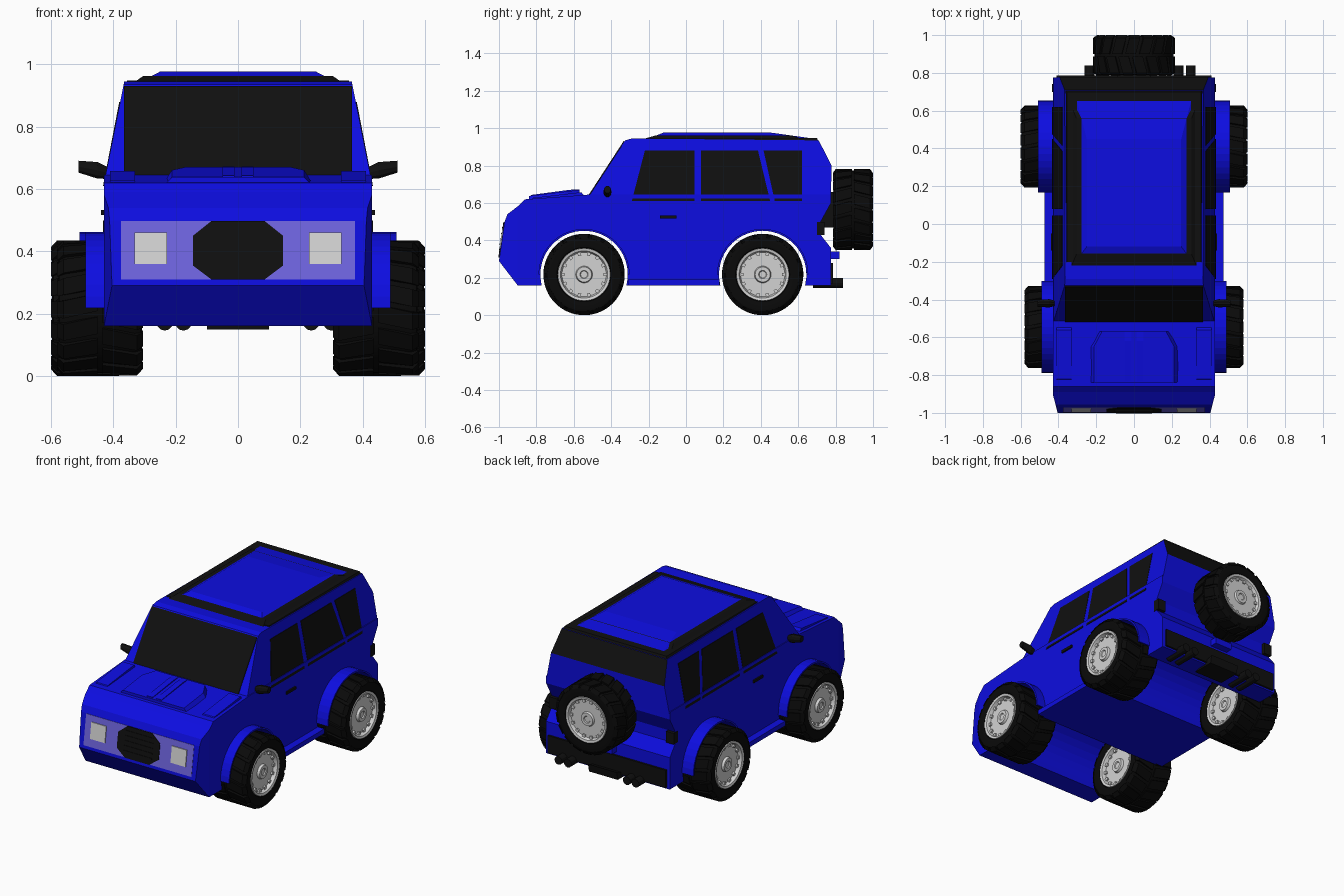
import bpy, bmesh, math
from mathutils import Matrix, Vector

old = bpy.data.objects.get("Cube")
if old:
    bpy.data.objects.remove(old, do_unlink=True)


def material(name, colour):
    m = bpy.data.materials.new(name)
    m.use_nodes = True
    m.diffuse_color = (*colour, 1)
    m.node_tree.nodes["Principled BSDF"].inputs["Base Color"].default_value = (*colour, 1)
    return m


blue = material("body blue", (0.004, 0.004, 0.75))
black = material("trim black", (0.005, 0.005, 0.005))
rubber = material("tyre black", (0.003, 0.003, 0.003))
lavender = material("front panel lavender", (0.16, 0.13, 0.75))
silver = material("silver grey", (0.65, 0.65, 0.65))


def finish(name, bm, *mats, smooth=False):
    bmesh.ops.recalc_face_normals(bm, faces=bm.faces)
    me = bpy.data.meshes.new(name)
    bm.to_mesh(me)
    bm.free()
    for m in mats:
        me.materials.append(m)
    ob = bpy.data.objects.new(name, me)
    bpy.context.collection.objects.link(ob)
    if smooth:
        bpy.ops.object.select_all(action="DESELECT")
        ob.select_set(True)
        bpy.context.view_layer.objects.active = ob
        bpy.ops.object.shade_smooth_by_angle(angle=math.radians(35))
    return ob


def loft(bm, a, b):
    """Closed solid between two matching outlines."""
    va, vb = [bm.verts.new(p) for p in a], [bm.verts.new(p) for p in b]
    n = len(va)
    bm.faces.new(va)
    bm.faces.new(vb[::-1])
    for i in range(n):
        bm.faces.new((va[i], vb[i], vb[(i + 1) % n], va[(i + 1) % n]))


def solid(name, a, b, mat):
    bm = bmesh.new()
    loft(bm, a, b)
    return finish(name, bm, mat)


def box(name, x, y, z, mat):
    rect = [(x[0], y[0]), (x[1], y[0]), (x[1], y[1]), (x[0], y[1])]
    return solid(name, [(*p, z[0]) for p in rect], [(*p, z[1]) for p in rect], mat)


def arc(cy, cz, r, start, end, n=20):
    angles = [start + (end - start) * i / n for i in range(n + 1)]
    return [(cy + r * math.cos(t), cz + r * math.sin(t)) for t in angles]


def half_width(z):
    return 0.43 - 0.065 * max(0, z - 0.62) / 0.325


WHEEL_R, ARCH_R, FLOOR = 0.218, 0.234, 0.16
FRONT_Y, REAR_Y = -0.545, 0.41

# Lower body: side outline with open wheel arches, narrowed at the nose
dip = math.asin((WHEEL_R - FLOOR) / ARCH_R)
outline = [(-0.9, FLOOR), (-1.0, 0.29), (-0.97, 0.5), (-0.955, 0.54), (-0.89, 0.59),
           (-0.86, 0.62), (-0.52, 0.645), (0.775, 0.645), (0.775, 0.6), (0.72, 0.5),
           (0.72, 0.43), (0.775, 0.36), (0.775, FLOOR)]
for cy in (REAR_Y, FRONT_Y):
    outline += arc(cy, WHEEL_R, ARCH_R, -dip, math.pi + dip)
bm = bmesh.new()
loft(bm, [(-0.43, *p) for p in outline], [(0.43, *p) for p in outline])
bmesh.ops.bisect_plane(bm, geom=bm.verts[:] + bm.edges[:] + bm.faces[:],
                       plane_co=(0, -0.9, 0), plane_no=(0, 1, 0))
for v in bm.verts:
    if v.co.y < -0.9:
        v.co.x *= 1 + 0.6 * (v.co.y + 0.9)
finish("lower_body", bm, blue)

# Cabin: tapered sides, black sloping rear window face
cabin = [(-0.53, 0.62), (-0.325, 0.935), (-0.29, 0.945), (0.71, 0.935), (0.778, 0.8), (0.775, 0.62)]
bm = bmesh.new()
loft(bm, [(-half_width(z), y, z) for y, z in cabin], [(half_width(z), y, z) for y, z in cabin])
bm.normal_update()
for f in bm.faces:
    c = f.calc_center_median()
    f.material_index = int(c.y > 0.7 and c.z > 0.8)
finish("cabin", bm, blue, black)

# Windscreen plate lying on the front slope
slope = Vector((0, -0.315, 0.205)).normalized() * 0.005
glass = [(x, -0.53 + 0.205 * t, 0.62 + 0.315 * t)
         for x, t in ((-0.365, 0.07), (0.365, 0.07), (0.365, 0.98), (-0.365, 0.98))]
solid("windscreen", [Vector(p) - slope * 0.5 for p in glass], [Vector(p) + slope for p in glass], black)

# Raised roof panel over a black surround
def slab(name, x0, y0, z0, x1, y1, z1, mat):
    ring = lambda x, y, z: [(-x, y[0], z), (x, y[0], z), (x, y[1], z), (-x, y[1], z)]
    return solid(name, ring(x0, y0, z0), ring(x1, y1, z1), mat)


slab("roof_surround", 0.366, (-0.21, 0.71), 0.925, 0.355, (-0.2, 0.7), 0.949, black)
slab("roof_rails", 0.33, (-0.22, 0.62), 0.945, 0.305, (-0.16, 0.56), 0.962, black)
slab("roof_panel", 0.31, (-0.2, 0.68), 0.945, 0.25, (-0.12, 0.45), 0.977, blue)

# Bonnet scoop and centre ridges
scoop = [(-0.25, -0.84), (0.25, -0.84), (0.25, -0.65), (0.2, -0.57), (-0.2, -0.57), (-0.25, -0.65)]
solid("bonnet_scoop", [(x, y, 0.6) for x, y in scoop],
      [(x * 0.85, y, 0.638 + 0.12 * (y + 0.84)) for x, y in scoop], blue)
for s in (-1, 1):
    ridge = [(-0.83, 0.62), (-0.83, 0.643), (-0.62, 0.671), (-0.57, 0.672), (-0.57, 0.62)]
    solid("bonnet_ridge", [(s * 0.012, *p) for p in ridge], [(s * 0.05, *p) for p in ridge], blue)
    edge = [(-0.84, 0.6), (-0.82, 0.628), (-0.56, 0.658), (-0.53, 0.62)]
    solid("bonnet_side_rise", [(s * 0.33, *p) for p in edge], [(s * 0.41, *p) for p in edge], blue)


# Front panel, grille and headlights, following the leaning nose
def nose_plate(name, pts, lift, mat):
    ny = lambda z: -1.0 + (z - 0.29) * 0.03 / 0.21
    return solid(name, [(x, ny(z) + 0.004, z) for x, z in pts], [(x, ny(z) - lift, z) for x, z in pts], mat)


nose_plate("front_panel", [(-0.375, 0.31), (0.375, 0.31), (0.375, 0.498), (-0.375, 0.498)], 0.002, lavender)
nose_plate("grille", [(-0.085, 0.31), (0.085, 0.31), (0.145, 0.355), (0.145, 0.45), (0.085, 0.498),
                      (-0.085, 0.498), (-0.145, 0.45), (-0.145, 0.355)], 0.006, black)
for i in range(5):
    z = 0.345 + i * 0.03
    nose_plate("grille_bar", [(-0.1, z), (0.1, z), (0.1, z + 0.008), (-0.1, z + 0.008)], 0.009, black)

windows = [[(-0.29, 0.61), (0.045, 0.61), (0.045, 0.88), (-0.22, 0.88)],
           [(0.08, 0.61), (0.45, 0.61), (0.385, 0.88), (0.08, 0.88)],
           [(0.475, 0.61), (0.62, 0.61), (0.62, 0.88), (0.415, 0.88)]]
for s in (-1, 1):
    nose_plate("headlight", [(s * 0.228, 0.36), (s * 0.332, 0.36), (s * 0.332, 0.46), (s * 0.228, 0.46)],
               0.007, silver)

    # Side windows, handles, sills and rear lamps
    for w in windows:
        solid("side_window", [(s * (half_width(z) - 0.004), y, z) for y, z in w],
              [(s * (half_width(z) + 0.003), y, z) for y, z in w], black)
    box("door_handle", (s * 0.425, s * 0.44), (-0.14, -0.05), (0.517, 0.533), black)
    box("side_sill", (s * 0.42, s * 0.475), (-0.31, 0.18), (FLOOR, 0.19), blue)
    box("rear_lamp", (s * 0.38, s * 0.433), (0.7, 0.74), (0.43, 0.5), black)

    # Door mirror: rounded pod leaning outwards
    pod = [(y, z) for y, z in arc(0, 0, 1, 0, 2 * math.pi, 10)[:-1]]
    solid("door_mirror", [(s * 0.41, -0.42 + 0.012 * y, 0.65 + 0.018 * z) for y, z in pod],
          [(s * 0.45, -0.42 + 0.022 * y, 0.66 + 0.028 * z) for y, z in pod], black)
    solid("door_mirror_tip", [(s * 0.45, -0.42 + 0.022 * y, 0.66 + 0.028 * z) for y, z in pod],
          [(s * 0.512, -0.42 + 0.018 * y, 0.672 + 0.02 * z) for y, z in pod], black)

    # Wheel arch flares
    for name, cy, x in (("front_flare", FRONT_Y, 0.49), ("rear_flare", REAR_Y, 0.508)):
        band = arc(cy, WHEEL_R, 0.244, 0, math.pi) + arc(cy, WHEEL_R, ARCH_R, math.pi, 0)
        solid(name, [(s * 0.42, *p) for p in band], [(s * x, *p) for p in band], blue)

# Rear bumper, exhaust tips, towing plate and spare wheel mount
box("rear_bumper", (-0.41, 0.41), (0.76, 0.787), (0.17, 0.28), black)
box("rear_bracket", (-0.06, 0.06), (0.76, 0.82), (0.3, 0.34), blue)
solid("towing_plate", [(-0.1, 0.68, 0.15), (-0.1, 0.82, 0.15), (-0.1, 0.83, 0.2), (-0.1, 0.77, 0.18)],
      [(0.1, 0.68, 0.15), (0.1, 0.82, 0.15), (0.1, 0.83, 0.2), (0.1, 0.77, 0.18)], black)
box("spare_mount", (-0.09, 0.09), (0.7, 0.84), (0.47, 0.66), black)
for x in (-0.235, -0.175, 0.235, 0.3):
    tip = arc(x, 0.172, 0.026, 0, 2 * math.pi, 12)[:-1]
    solid("exhaust_tip", [(px, 0.68, pz) for px, pz in tip], [(px, 0.84, pz) for px, pz in tip], black)


# Wheels: lathed tyre with skewed lugs, lathed rim with blocks on both faces
def lathe(bm, profile, segs=48):
    verts = [bm.verts.new((x, 0, r)) for r, x in profile]
    edges = [bm.edges.new(e) for e in zip(verts, verts[1:])]
    bmesh.ops.spin(bm, geom=verts + edges, cent=(0, 0, 0), axis=(1, 0, 0),
                   angle=2 * math.pi, steps=segs, use_duplicate=False)
    bmesh.ops.remove_doubles(bm, verts=bm.verts, dist=0.0002)


def around(r, a, x):
    return (x, r * math.cos(a), r * math.sin(a))


def both_sides(half):
    return half + [(r, -x) for r, x in half[::-1]]


tyre, rim = bmesh.new(), bmesh.new()
lathe(tyre, both_sides([(0.138, 0.115), (0.145, 0.128), (0.18, 0.134), (0.198, 0.13), (0.208, 0.11)]))
lathe(rim, both_sides([(0, 0.112), (0.018, 0.112), (0.022, 0.118), (0.04, 0.118), (0.045, 0.103),
                       (0.118, 0.103), (0.126, 0.126), (0.14, 0.13), (0.142, 0.11)]))
for s in (-1, 1):
    for i in range(18):
        t = 2 * math.pi * (i + 0.25 * s) / 18
        lug = [(t - 0.13, 0.01), (t + 0.13, 0.01), (t + 0.24, 1), (t - 0.02, 1)]
        loft(tyre, [around(0.196, a, s * max(0.01, 0.1375 * k)) for a, k in lug],
             [around(0.2175, a, s * max(0.008, 0.118 * k)) for a, k in lug])
    for i in range(14):
        t = 2 * math.pi * i / 14
        block = [(0.104, t - 0.08), (0.122, t - 0.08), (0.122, t + 0.08), (0.104, t + 0.08)]
        loft(rim, [around(r, a, s * 0.1) for r, a in block], [around(r, a, s * 0.113) for r, a in block])
tyre = finish("tyre", tyre, rubber, smooth=True)
rim = finish("rim", rim, silver, smooth=True)

places = [(n, Matrix.Translation((s * x, cy, WHEEL_R))) for n, x, cy in
          (("front", 0.4425, FRONT_Y), ("rear", 0.4625, REAR_Y)) for s in (-1, 1)]
places.append(("spare", Matrix.Translation((0, 0.8925, 0.565)) @ Matrix.Rotation(math.pi / 2, 4, "Z")
               @ Matrix.Diagonal((0.78, 1, 1, 1))))
for label, matrix in places:
    for part in (tyre, rim):
        ob = bpy.data.objects.new(label + "_" + part.name, part.data)
        bpy.context.collection.objects.link(ob)
        ob.matrix_world = matrix
for part in (tyre, rim):
    bpy.data.objects.remove(part, do_unlink=True)
